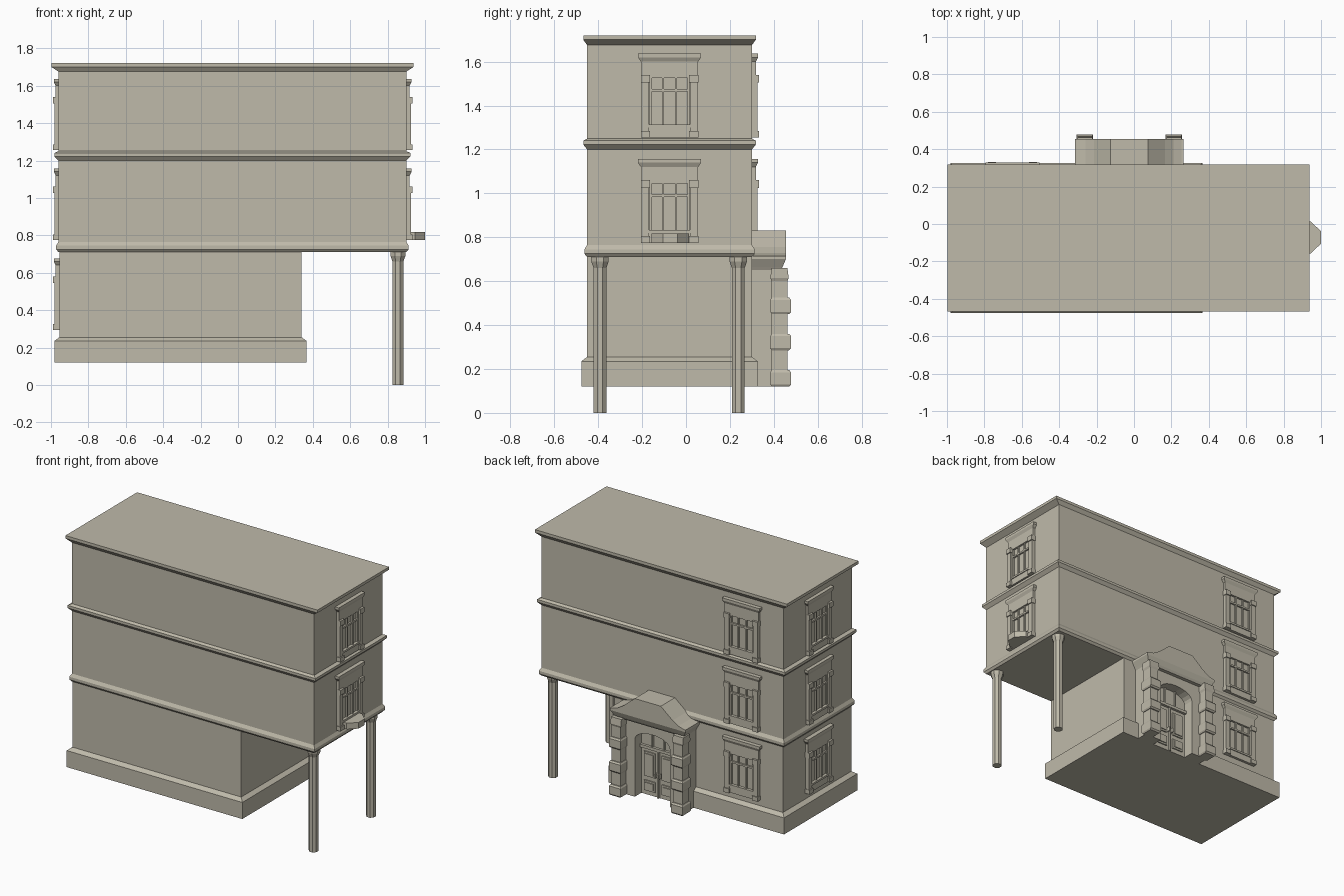
import bpy, bmesh
from math import pi, sin, cos, radians
from mathutils import Matrix, Vector

cube = bpy.data.objects.get("Cube")
if cube:
    bpy.data.objects.remove(cube, do_unlink=True)

stone = bpy.data.materials.new("warm grey stone")
stone.use_nodes = True
COLOUR = (0.52, 0.49, 0.40, 1)
stone.diffuse_color = COLOUR
stone.node_tree.nodes["Principled BSDF"].inputs["Base Color"].default_value = COLOUR


def finish(bm, name, matrix=None):
    bmesh.ops.recalc_face_normals(bm, faces=bm.faces)
    mesh = bpy.data.meshes.new(name)
    bm.to_mesh(mesh)
    bm.free()
    mesh.materials.append(stone)
    obj = bpy.data.objects.new(name, mesh)
    if matrix:
        obj.matrix_world = matrix
    bpy.context.collection.objects.link(obj)
    return obj


def loft(bm, rings):
    """Skin a stack of equal-length point rings and cap both ends."""
    rows = [[bm.verts.new(p) for p in ring] for ring in rings]
    n = len(rows[0])
    for a, b in zip(rows, rows[1:]):
        for i in range(n):
            j = (i + 1) % n
            bm.faces.new((a[i], a[j], b[j], b[i]))
    bm.faces.new(rows[0])
    bm.faces.new(rows[-1])


def box(bm, x0, x1, y0, y1, z0, z1):
    loft(bm, [[(x0, y0, z), (x1, y0, z), (x1, y1, z), (x0, y1, z)] for z in (z0, z1)])


def moulded(bm, x0, x1, y0, y1, levels):
    """Rectangular stack; each level is height, x offset, y offset."""
    loft(bm, [[(x0 - dx, y0 - dy, z), (x1 + dx, y0 - dy, z),
               (x1 + dx, y1 + dy, z), (x0 - dx, y1 + dy, z)] for z, dx, dy in levels])


def prism(bm, profile, y0, y1):
    """Extrude an xz outline along y."""
    loft(bm, [[(x, y, z) for x, z in profile] for y in (y0, y1)])


# Main masses with string courses and cornice
bm = bmesh.new()
moulded(bm, -0.96, 0.90, -0.45, 0.30, [
    (0.71, 0, 0), (0.725, 0.012, 0.013), (0.745, 0.012, 0.013), (0.765, 0, 0),
    (1.20, 0, 0), (1.222, 0.022, 0.018), (1.24, 0.022, 0.018), (1.25, 0, 0),
    (1.675, 0, 0), (1.70, 0.038, 0.018), (1.72, 0.038, 0.018)])
finish(bm, "upper_floors")

bm = bmesh.new()
moulded(bm, -0.955, 0.34, -0.45, 0.30, [
    (0.12, 0.027, 0.027), (0.235, 0.027, 0.027), (0.255, 0, 0), (0.712, 0, 0)])
finish(bm, "ground_floor")

# Eight-sided pillars under the overhang
for side, y in (("front", -0.392), ("back", 0.238)):
    bm = bmesh.new()
    rings = []
    for z, half in ((0, 0.029), (0.66, 0.029), (0.69, 0.04), (0.72, 0.04)):
        r = half / cos(pi / 8)
        rings.append([(0.855 + r * cos(pi / 8 + i * pi / 4),
                       y + r * sin(pi / 8 + i * pi / 4), z) for i in range(8)])
    loft(bm, rings)
    finish(bm, side + "_pillar")


# Windows, modelled facing -y with the wall plane at y = 0
def window(name, x, y, z, turn):
    bm = bmesh.new()
    box(bm, -0.095, 0.095, -0.004, 0.01, 0, 0.285)            # glazing
    box(bm, -0.095, 0.095, -0.018, 0.01, 0, 0.05)             # apron
    box(bm, -0.095, 0.095, -0.024, 0.01, 0.045, 0.058)        # sill
    box(bm, -0.095, 0.095, -0.018, 0.01, 0.27, 0.29)          # head
    box(bm, -0.088, 0.088, -0.016, 0.01, 0.208, 0.22)         # transom
    for u in (-0.086, -0.03, 0.03, 0.086):                    # mullions
        box(bm, u - 0.005, u + 0.005, -0.014, 0.01, 0.055, 0.275)
    for s in (-1, 1):                                         # side posts
        u = s * 0.11
        box(bm, u - 0.017, u + 0.017, -0.025, 0.01, 0, 0.285)
        box(bm, u - 0.021, u + 0.021, -0.032, 0.01, 0, 0.03)
        box(bm, u - 0.021, u + 0.021, -0.032, 0.01, 0.25, 0.285)
    moulded(bm, -0.13, 0.13, -0.018, 0.018, [                 # hood
        (0.285, 0, 0), (0.345, 0, 0), (0.365, 0.014, 0.01), (0.382, 0.014, 0.01)])
    finish(bm, name, Matrix.Translation((x, y, z)) @ Matrix.Rotation(radians(turn), 4, "Z"))


for floor, z in (("ground", 0.295), ("middle", 0.775), ("top", 1.255)):
    window(floor + "_back_window", -0.65, 0.30, z, 180)
    window(floor + "_right_window", -0.957, -0.075, z, -90)
    if floor != "ground":
        window(floor + "_left_window", 0.90, -0.075, z, 90)

# Small balcony ledge
bm = bmesh.new()
outline = [(0.89, -0.085), (0.945, -0.085), (1.0, -0.033),
           (1.0, 0.033), (0.945, 0.085), (0.89, 0.085)]
loft(bm, [[(x, y - 0.072, z) for x, y in outline] for z in (0.775, 0.818)])
finish(bm, "balcony_ledge")

# Entrance porch with segmental arch
CX = -0.025
place = Matrix.Translation((CX, 0, 0))
HALF, SPRING, RISE = 0.135, 0.52, 0.065
arch = [(HALF * cos(pi * i / 10), SPRING + RISE * sin(pi * i / 10)) for i in range(11)]
bm = bmesh.new()
prism(bm, [(0.262, 0.12), (0.262, 0.66), (-0.262, 0.66), (-0.262, 0.12),
           (-HALF, 0.12)] + arch[::-1] + [(HALF, 0.12)], 0.29, 0.405)
finish(bm, "porch_arch", place)

# Pilasters with alternating blocks
for name, s in (("left", 1), ("right", -1)):
    bm = bmesh.new()
    u = s * 0.238
    box(bm, u - 0.034, u + 0.034, 0.39, 0.462, 0.12, 0.615)
    moulded(bm, u - 0.034, u + 0.034, 0.39, 0.462,
            [(0.60, 0, 0), (0.615, 0.006, 0.006), (0.66, 0.006, 0.0)])
    for z in (0.12, 0.285, 0.45):
        moulded(bm, u - 0.034, u + 0.034, 0.40, 0.462,
                [(z, 0.004, 0.008), (z + 0.01, 0.01, 0.017),
                 (z + 0.065, 0.01, 0.017), (z + 0.075, 0.004, 0.008)])
    finish(bm, name + "_pilaster", place)

# Canopy: flared cornice and raised crown
bm = bmesh.new()
loft(bm, [[(-w, 0.29, z), (w, 0.29, z), (w, y, z), (-w, y, z)]
          for z, w, y in ((0.65, 0.262, 0.43), (0.665, 0.27, 0.44),
                          (0.70, 0.29, 0.455), (0.715, 0.29, 0.455))])
half = [(0.29, 0.712), (0.235, 0.728), (0.19, 0.755), (0.10, 0.83)]
prism(bm, half + [(-x, z) for x, z in reversed(half)], 0.29, 0.455)
finish(bm, "porch_canopy", place)

# Double door with panels and fanlight
bm = bmesh.new()
box(bm, -0.14, 0.14, 0.28, 0.332, 0.12, 0.59)
box(bm, -0.14, 0.14, 0.32, 0.35, 0.445, 0.465)
box(bm, -0.006, 0.006, 0.32, 0.346, 0.12, 0.445)
for s in (-1, 1):
    for z0, z1 in ((0.15, 0.22), (0.25, 0.42)):
        u = s * 0.068
        box(bm, u - 0.042, u + 0.042, 0.32, 0.34, z0, z1)
        box(bm, u - 0.03, u + 0.03, 0.32, 0.346, z0 + 0.012, z1 - 0.012)
    box(bm, s * 0.045 - 0.005, s * 0.045 + 0.005, 0.32, 0.345, 0.465, 0.59)
    box(bm, s * 0.014 - 0.004, s * 0.014 + 0.004, 0.33, 0.358, 0.26, 0.29)
finish(bm, "double_door", place)
